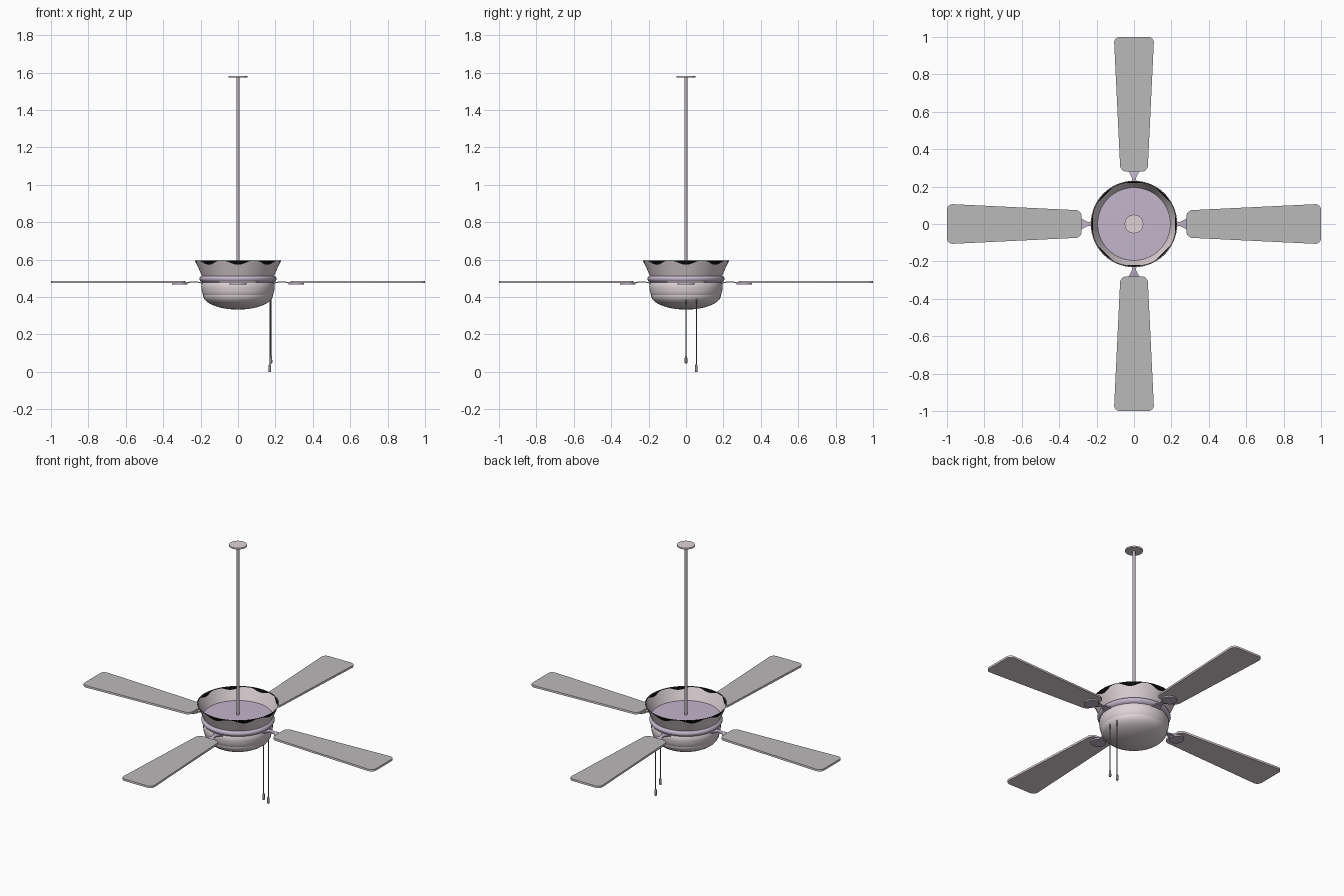
import bpy, bmesh, math
from mathutils import Matrix

if "Cube" in bpy.data.objects:
    bpy.data.objects.remove(bpy.data.objects["Cube"])


def mat(name, rgb):
    m = bpy.data.materials.new(name)
    m.diffuse_color = (*rgb, 1)
    m.use_nodes = True
    m.node_tree.nodes["Principled BSDF"].inputs["Base Color"].default_value = m.diffuse_color
    return m


SHELL = mat("warm_grey_metal", (0.74, 0.65, 0.68))
LILAC = mat("lilac_metal", (0.55, 0.46, 0.60))
BLADE = mat("blade_grey", (0.50, 0.49, 0.49))
UNDER = mat("blade_underside", (0.74, 0.65, 0.68))
BLACK = mat("black_trim", (0.003, 0.003, 0.003))
ROD = mat("rod_metal", (0.52, 0.44, 0.51))
CHAIN = mat("chain_grey", (0.30, 0.27, 0.29))


def finish(name, bm, mats):
    me = bpy.data.meshes.new(name)
    bm.to_mesh(me)
    bm.free()
    ob = bpy.data.objects.new(name, me)
    bpy.context.collection.objects.link(ob)
    for m in mats:
        me.materials.append(m)
    bpy.ops.object.select_all(action='DESELECT')
    bpy.context.view_layer.objects.active = ob
    ob.select_set(True)
    bpy.ops.object.shade_smooth_by_angle(angle=math.radians(40))
    return ob


def lathe(name, prof, m, n=40, at=(0, 0)):
    """Revolve (radius, z) points, listed from bottom to top on the outside."""
    bm = bmesh.new()
    rings = []
    for r, z in prof:
        if r == 0:
            rings.append([bm.verts.new((at[0], at[1], z))] * n)
        else:
            rings.append([bm.verts.new((at[0] + r * math.cos(2 * math.pi * i / n),
                                        at[1] + r * math.sin(2 * math.pi * i / n), z))
                          for i in range(n)])
    for a, b in zip(rings, rings[1:]):
        for i in range(n):
            j = (i + 1) % n
            vs = list(dict.fromkeys((a[i], a[j], b[j], b[i])))
            if len(vs) > 2:
                bm.faces.new(vs)
    return finish(name, bm, [m])


def plate(name, half, z0, z1, mats, angle, lift=lambda x: 0):
    """Extrude a mirrored outline of (distance, half width) along the arm."""
    bm = bmesh.new()
    # strips between successive stations, so plates may bend along their length
    rows = [[bm.verts.new((x, s * max(y, 0.001), z + lift(x)))
             for s, z in ((-1, z0), (1, z0), (1, z1), (-1, z1))] for x, y in half]
    for a, b in zip(rows, rows[1:]):
        for i in range(4):
            j = (i + 1) % 4
            bm.faces.new((a[i], a[j], b[j], b[i]))
    bm.faces.new(rows[0])
    bm.faces.new(rows[-1])
    bmesh.ops.recalc_face_normals(bm, faces=bm.faces)
    if len(mats) > 1:
        for f in bm.faces:
            f.material_index = 0 if f.normal.z > 0.5 else 1
    bm.transform(Matrix.Rotation(angle, 4, 'Z'))
    return finish(name, bm, mats)


def scallop(name, side, base, amp, n=96):
    """Black trim skin hanging from the rim in eight uneven points."""
    bm = bmesh.new()
    top, bot = [], []
    for i in range(n):
        t = 2 * math.pi * i / n
        d = max(0.003, base + amp * math.cos(8 * t))
        for ring, z in ((top, 0.5965), (bot, 0.5965 - d)):
            r = 0.2295 - 0.45 * (0.596 - z) + side
            ring.append(bm.verts.new((r * math.cos(t), r * math.sin(t), z)))
    for i in range(n):
        j = (i + 1) % n
        vs = [bot[i], bot[j], top[j], top[i]]
        bm.faces.new(vs if side > 0 else vs[::-1])
    return finish(name, bm, [BLACK])


# ceiling plate with a small centre cap, and the down rod
lathe("ceiling_plate", [(0, 1.574), (0.05, 1.574), (0.05, 1.582), (0, 1.582)], SHELL, 24)
lathe("down_rod", [(0, 0.50), (0.008, 0.50), (0.008, 1.575), (0, 1.575)], ROD, 12)

# flared open housing with black scalloped trim on both sides of the rim
lathe("flared_housing", [(0.193, 0.513), (0.2295, 0.596), (0.2275, 0.596), (0.190, 0.513)],
      SHELL, 96)
scallop("rim_trim_outer", 0.0012, 0.012, 0.012)
scallop("rim_trim_inner", -0.0035, 0.007, 0.010)

# motor top inside the housing
lathe("motor_cover", [(0.197, 0.523), (0, 0.527)], LILAC, 48)

# rounded band around the middle
lathe("motor_band", [(0.190, 0.478), (0.199, 0.483), (0.205, 0.491), (0.207, 0.499),
                     (0.204, 0.507), (0.193, 0.514)], LILAC, 48)

# lower bowl: collar and rounded bottom
lathe("lower_collar", [(0.184, 0.408), (0.189, 0.415), (0.193, 0.430), (0.196, 0.450),
                       (0.196, 0.468), (0.190, 0.480), (0, 0.480)], SHELL, 48)
bowl = [(0.187 * math.sin(math.radians(a)), 0.410 - 0.077 * math.cos(math.radians(a)))
        for a in range(10, 91, 8)]
lathe("bottom_bowl", [(0, 0.333)] + bowl + [(0.187, 0.411)], SHELL, 48)

# blade outline with rounded corners
outline = [(0.280, 0.045), (0.284, 0.058), (0.292, 0.066), (0.305, 0.074)]
outline += [(0.97 + 0.03 * math.sin(math.radians(a)), 0.076 + 0.03 * math.cos(math.radians(a)))
            for a in range(0, 91, 15)]

# bracket arm and the oval pad under each blade
arm = [(0.185, 0.034), (0.200, 0.028), (0.215, 0.020), (0.228, 0.014), (0.240, 0.010),
       (0.251, 0.013), (0.262, 0.018), (0.274, 0.025), (0.285, 0.032)]
pad = [(0.312 - 0.042 * math.cos(math.radians(a)), 0.045 * math.sin(math.radians(a)))
       for a in range(0, 181, 15)]


def bend(x):
    return 0.008 * math.sin(math.pi * (x - 0.185) / 0.1)


for q in range(4):
    ang = q * math.pi / 2
    plate(f"blade_{q + 1}", outline, 0.475, 0.487, [BLADE, UNDER], ang)
    plate(f"blade_arm_{q + 1}", arm, 0.470, 0.476, [LILAC], ang, bend)
    plate(f"blade_pad_{q + 1}", pad, 0.467, 0.4755, [LILAC], ang)

# two pull chains with weights
for k, (x, y, z) in enumerate([(0.176, 0.0, 0.045), (0.170, 0.055, 0.0)]):
    lathe(f"pull_chain_{k + 1}", [(0.0025, z + 0.03), (0.0025, 0.42)], CHAIN, 8, (x, y))
    lathe(f"pull_weight_{k + 1}", [(0, z), (0.006, z), (0.0075, z + 0.008), (0.0065, z + 0.034),
                                   (0.003, z + 0.042), (0, z + 0.042)], CHAIN, 12, (x, y))
